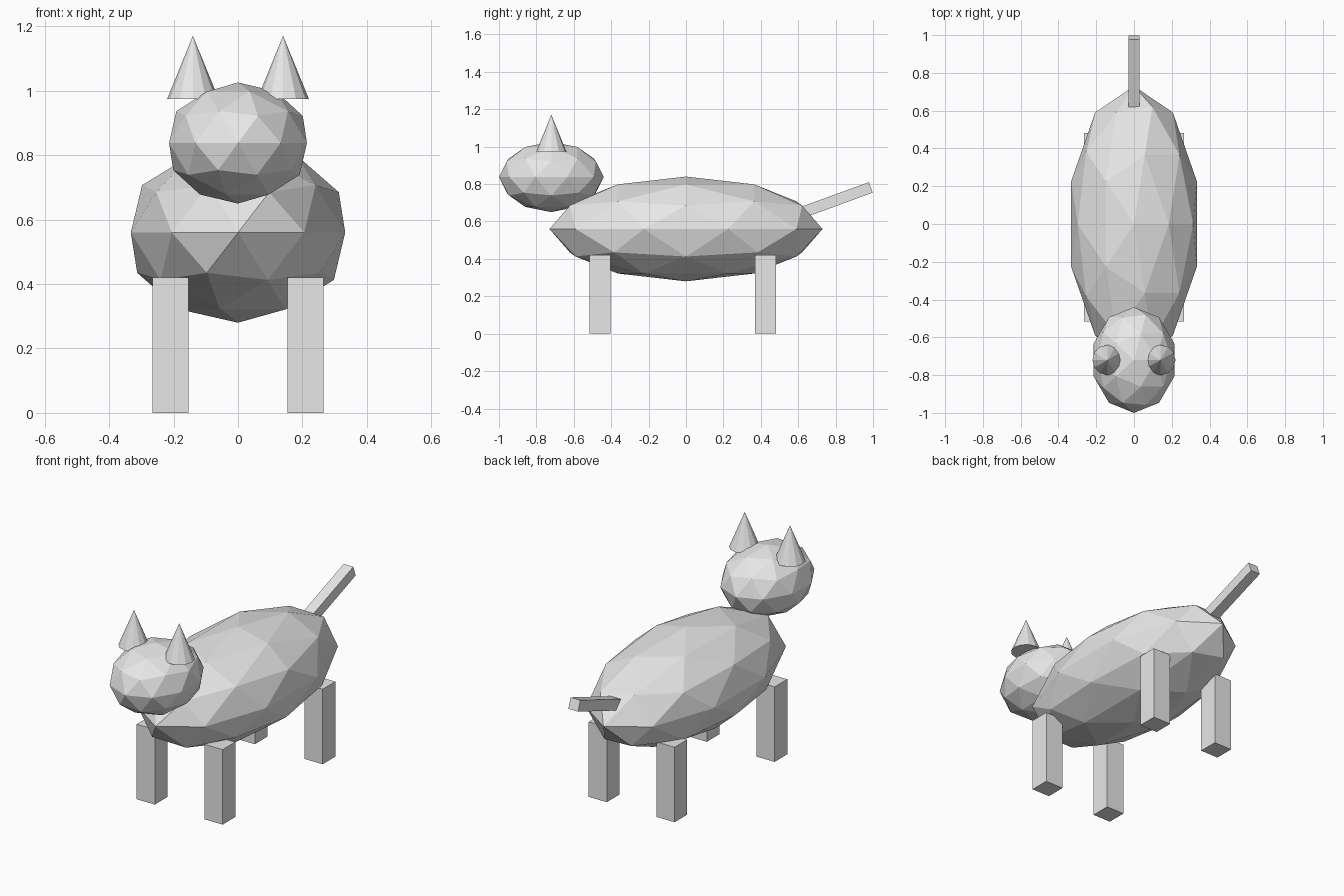
import bpy
import math

cube = bpy.data.objects.get("Cube")
if cube:
    bpy.data.objects.remove(cube, do_unlink=True)

# One plain grey for the whole animal
GREY = (0.8, 0.8, 0.8, 1.0)
grey = bpy.data.materials.new("light_grey")
grey.use_nodes = True
grey.diffuse_color = GREY
grey.node_tree.nodes["Principled BSDF"].inputs["Base Color"].default_value = GREY


def finish(name, scale=(1, 1, 1)):
    """Name, scale and colour the primitive just added."""
    obj = bpy.context.object
    obj.name = name
    obj.scale = scale
    obj.data.materials.append(grey)
    return obj


def faceted_ball(name, centre, radii):
    bpy.ops.mesh.primitive_ico_sphere_add(subdivisions=2, radius=1, location=centre)
    return finish(name, radii)


def box(name, centre, size, tilt=0):
    bpy.ops.mesh.primitive_cube_add(size=1, location=centre, rotation=(tilt, 0, 0))
    return finish(name, size)


# Body and head
faceted_ball("body", (0, 0, 0.56), (0.35, 0.73, 0.28))
faceted_ball("head", (0, -0.72, 0.838), (0.225, 0.28, 0.188))

# Ears and legs, one of each per side
for side, sx in (("left", 1), ("right", -1)):
    bpy.ops.mesh.primitive_cone_add(vertices=12, radius1=0.08, radius2=0, depth=0.196,
                                    location=(sx * 0.14, -0.72, 1.073))
    finish(side + "_ear")
    for end, y in (("front", -0.46), ("back", 0.425)):
        box(f"{end}_{side}_leg", (sx * 0.21, y, 0.21), (0.112, 0.112, 0.42))

# Tail, rising towards the back
tilt = math.radians(20)
length = 0.4
tip_y, tip_z = 0.988, 0.782
box("tail", (0, tip_y - math.cos(tilt) * length / 2, tip_z - math.sin(tilt) * length / 2),
    (0.06, length, 0.06), tilt)
